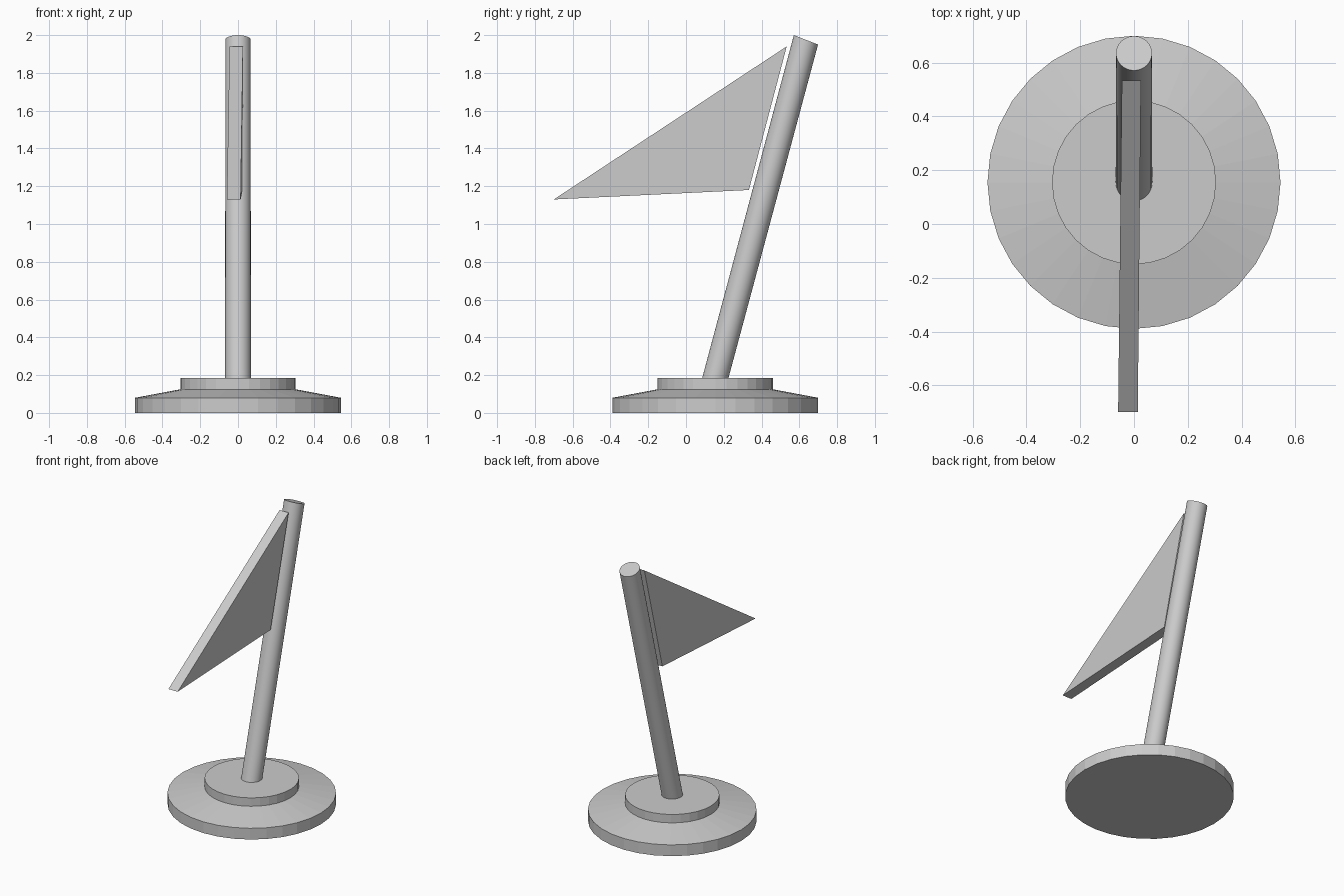
import bpy, bmesh
from math import sin, cos, tau

if "Cube" in bpy.data.objects:
    bpy.data.objects.remove(bpy.data.objects["Cube"])

CY = 0.155  # base centre in y


def make_object(name, rings, smooth=False):
    """Join equal-length vertex rings into a closed solid."""
    bm = bmesh.new()
    loops = [[bm.verts.new(p) for p in ring] for ring in rings]
    n = len(loops[0])
    for a, b in zip(loops, loops[1:]):
        for i in range(n):
            j = (i + 1) % n
            bm.faces.new((a[i], a[j], b[j], b[i]))
    bm.faces.new(loops[0][::-1])
    bm.faces.new(loops[-1])
    bmesh.ops.recalc_face_normals(bm, faces=bm.faces)
    mesh = bpy.data.meshes.new(name)
    bm.to_mesh(mesh)
    bm.free()
    obj = bpy.data.objects.new(name, mesh)
    bpy.context.collection.objects.link(obj)
    if smooth:
        bpy.context.view_layer.objects.active = obj
        obj.select_set(True)
        bpy.ops.object.shade_smooth_by_angle(angle=0.6)
        obj.select_set(False)
    return obj


def ring(cy, z, rx, ry, drop=0.0, n=32):
    """Horizontal ellipse whose back edge is lowered by 2 * drop."""
    return [(rx * cos(tau * i / n), cy + ry * sin(tau * i / n),
             z - drop * sin(tau * i / n)) for i in range(n)]


# Stepped base with a sloped shoulder
profile = [(0.545, 0), (0.545, 0.08), (0.305, 0.125), (0.305, 0.185)]
make_object("base", [ring(CY, z, r, r) for r, z in profile])

# Leaning pole
make_object("pole", [ring(0.150, 0.165, 0.068, 0.065, 0.017),
                     ring(0.635, 1.975, 0.067, 0.064, 0.025)], smooth=True)

# Triangular pennant, slightly turned towards its tip
outline = [(0.533, 1.94), (0.333, 1.18), (-0.70, 1.13)]
left, right = (-0.045, -0.047, -0.059), (0.026, 0.024, 0.014)
make_object("flag", [[(x, y, z) for x, (y, z) in zip(side, outline)]
                     for side in (left, right)])
